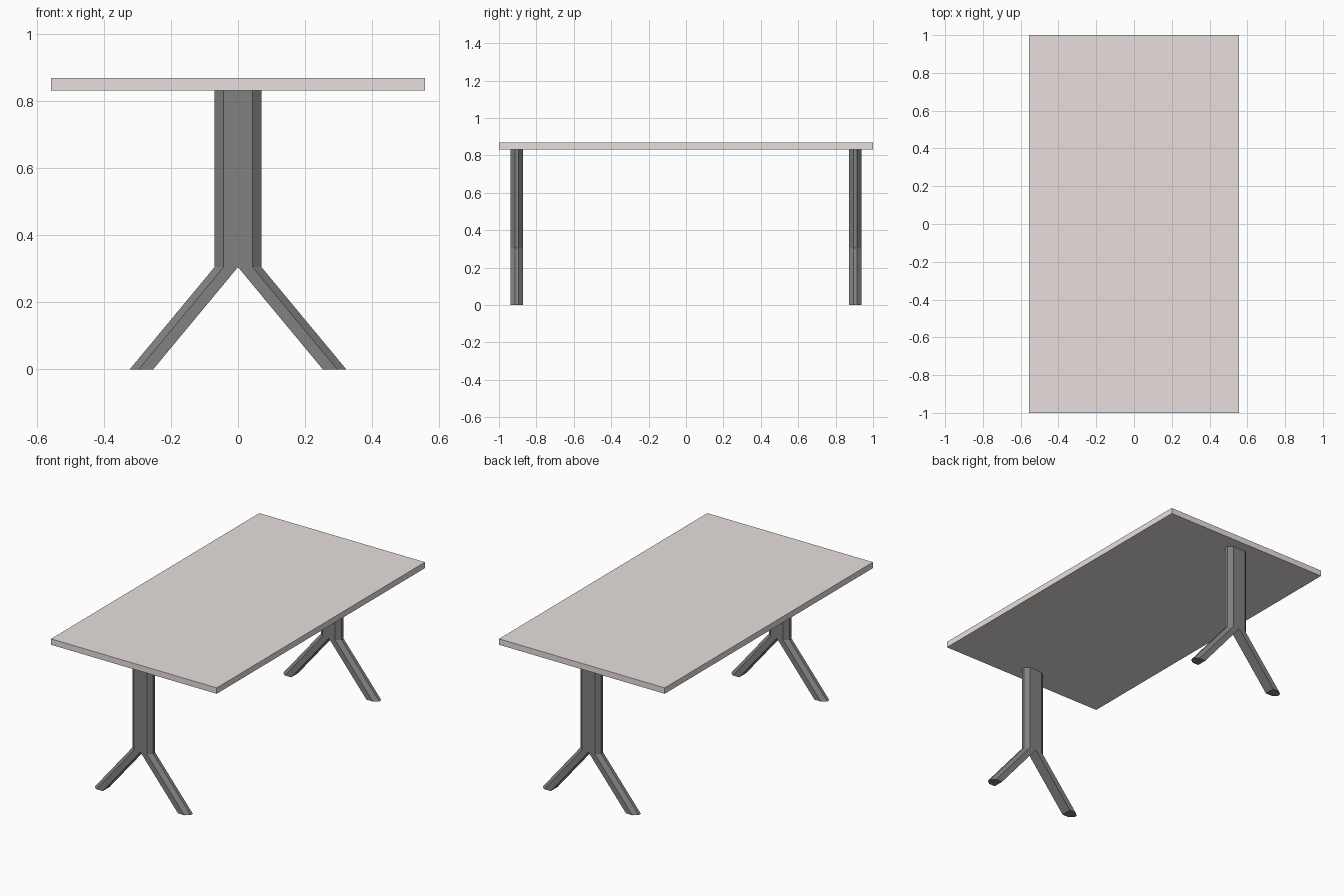
import bpy, bmesh

if "Cube" in bpy.data.objects:
    bpy.data.objects.remove(bpy.data.objects["Cube"])

TOP_Z, UNDER_Z, FORK_Z = 0.868, 0.832, 0.305
LEG_Y = 0.905          # distance of each leg frame from the centre
FOOT_SHIFT = 0.253     # sideways splay of each foot


def material(name, colour):
    mat = bpy.data.materials.new(name)
    mat.diffuse_color = (*colour, 1)
    mat.use_nodes = True
    mat.node_tree.nodes["Principled BSDF"].inputs["Base Color"].default_value = mat.diffuse_color
    return mat


def make_object(name, bm, mat):
    bmesh.ops.recalc_face_normals(bm, faces=bm.faces)
    mesh = bpy.data.meshes.new(name)
    bm.to_mesh(mesh)
    bm.free()
    mesh.materials.append(mat)
    obj = bpy.data.objects.new(name, mesh)
    bpy.context.collection.objects.link(obj)
    return obj


wood = material("pale_top", (0.80, 0.74, 0.73))
metal = material("dark_metal", (0.22, 0.22, 0.22))

# Table top slab
bm = bmesh.new()
bmesh.ops.create_cube(bm, size=1)
for v in bm.verts:
    v.co.x *= 1.114
    v.co.y *= 2.0
    v.co.z = v.co.z * (TOP_Z - UNDER_Z) + (TOP_Z + UNDER_Z) / 2
make_object("table_top", bm, wood)

# Chamfered half profile of the post, swept down and out into a foot
half = [(0, -0.0325), (0.043, -0.0325), (0.070, -0.010),
        (0.070, 0.010), (0.043, 0.0325), (0, 0.0325)]


def leg_frame(name, y0):
    bm = bmesh.new()
    rings = [[bm.verts.new((x + dx, y + y0, z)) for x, y in half]
             for z, dx in ((UNDER_Z, 0), (FORK_Z, 0), (0, FOOT_SHIFT))]
    for upper, lower, sides in ((rings[0], rings[1], 5), (rings[1], rings[2], 6)):
        # the post stays open at the mirror plane, the foot has an inner face
        for i in range(sides):
            j = (i + 1) % 6
            bm.faces.new((upper[i], upper[j], lower[j], lower[i]))
    bm.faces.new(rings[0])
    bm.faces.new(rings[2])
    obj = make_object(name, bm, metal)
    mirror = obj.modifiers.new("mirror", 'MIRROR')
    mirror.use_axis = (True, False, False)
    mirror.merge_threshold = 0.0005


leg_frame("front_leg_frame", -LEG_Y)
leg_frame("back_leg_frame", LEG_Y)
